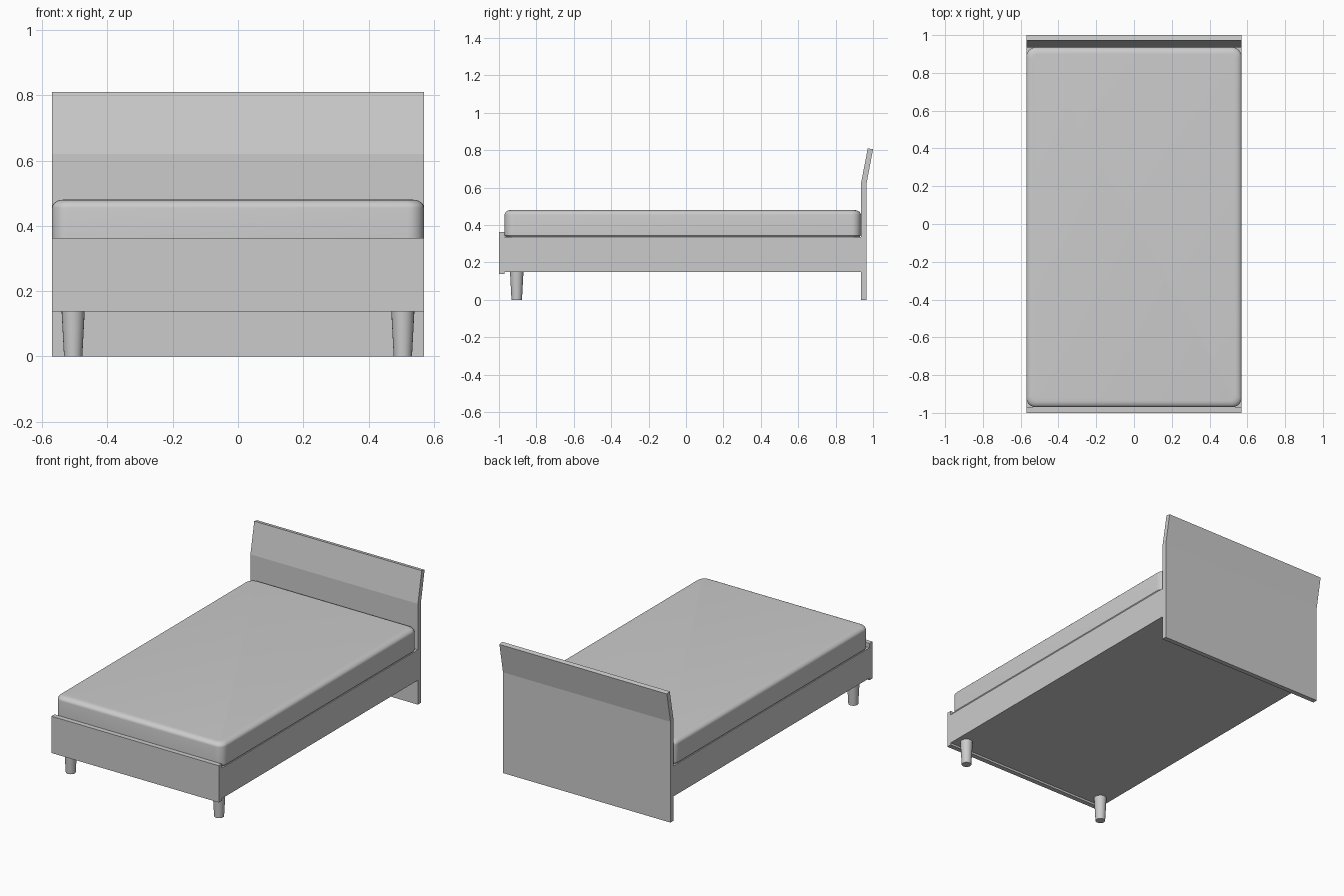
import bpy, bmesh, math

cube = bpy.data.objects.get("Cube")
if cube:
    bpy.data.objects.remove(cube)

grey = bpy.data.materials.new("light_grey")
grey.use_nodes = True
colour = (0.6, 0.6, 0.6, 1)
grey.diffuse_color = colour
grey.node_tree.nodes["Principled BSDF"].inputs["Base Color"].default_value = colour

HALF = 0.57            # half width of the bed
FOOT, HEAD = -0.97, 0.935   # inner faces of the end boards


def finish(name, bm, smooth=False):
    bmesh.ops.recalc_face_normals(bm, faces=bm.faces)
    mesh = bpy.data.meshes.new(name)
    bm.to_mesh(mesh)
    bm.free()
    mesh.materials.append(grey)
    obj = bpy.data.objects.new(name, mesh)
    bpy.context.collection.objects.link(obj)
    if smooth:
        bpy.ops.object.select_all(action='DESELECT')
        obj.select_set(True)
        bpy.context.view_layer.objects.active = obj
        bpy.ops.object.shade_smooth_by_angle(angle=math.radians(35))
    return obj


def loft(name, rings, smooth=False):
    """Skin a stack of closed rings and cap both ends."""
    bm = bmesh.new()
    loops = [[bm.verts.new(p) for p in ring] for ring in rings]
    n = len(loops[0])
    for a, b in zip(loops, loops[1:]):
        for i in range(n):
            j = (i + 1) % n
            bm.faces.new((a[i], a[j], b[j], b[i]))
    bm.faces.new(loops[0])
    bm.faces.new(loops[-1])
    return finish(name, bm, smooth)


def board(name, profile):
    """Extrude a (y, z) profile across the full width."""
    return loft(name, [[(x, y, z) for y, z in profile] for x in (-HALF, HALF)])


def block(name, y0, y1, z0, z1):
    return board(name, [(y0, z0), (y1, z0), (y1, z1), (y0, z1)])


def rounded_ring(inset, z, radius=0.05, steps=6):
    """Rounded rectangle outline of the mattress at height z."""
    cy, hy = (FOOT + HEAD) / 2, (HEAD - FOOT) / 2
    r = radius - inset * 0.6
    hx, hy = HALF - inset - r, hy - inset - r
    ring = []
    for k, (sx, sy) in enumerate([(1, 1), (-1, 1), (-1, -1), (1, -1)]):
        for s in range(steps + 1):
            a = (k + s / steps) * math.pi / 2
            ring.append((sx * hx + r * math.cos(a), cy + sy * hy + r * math.sin(a), z))
    return ring


# Bent headboard standing on the floor
board("headboard", [(HEAD, 0), (0.965, 0), (0.965, 0.62), (1.0, 0.805),
                    (0.972, 0.81), (HEAD, 0.62)])

# Footboard and bed base
block("footboard", -1.0, FOOT, 0.137, 0.363)
block("bed_base", FOOT, HEAD, 0.15, 0.337)

# Mattress with soft corners and a rounded top rim
rings = [rounded_ring(0.006, 0.337), rounded_ring(0, 0.345)]
for s in range(7):
    a = s / 6 * math.pi / 2
    rings.append(rounded_ring(0.035 * (1 - math.cos(a)), 0.455 + 0.025 * math.sin(a)))
loft("mattress", rings, smooth=True)

# Tapered round front legs
for side, x in (("left", 0.505), ("right", -0.505)):
    rings = [[(x + r * math.cos(i * math.tau / 24), -0.905 + r * math.sin(i * math.tau / 24), z)
              for i in range(24)] for r, z in ((0.028, 0), (0.036, 0.15))]
    loft(side + "_front_leg", rings, smooth=True)
